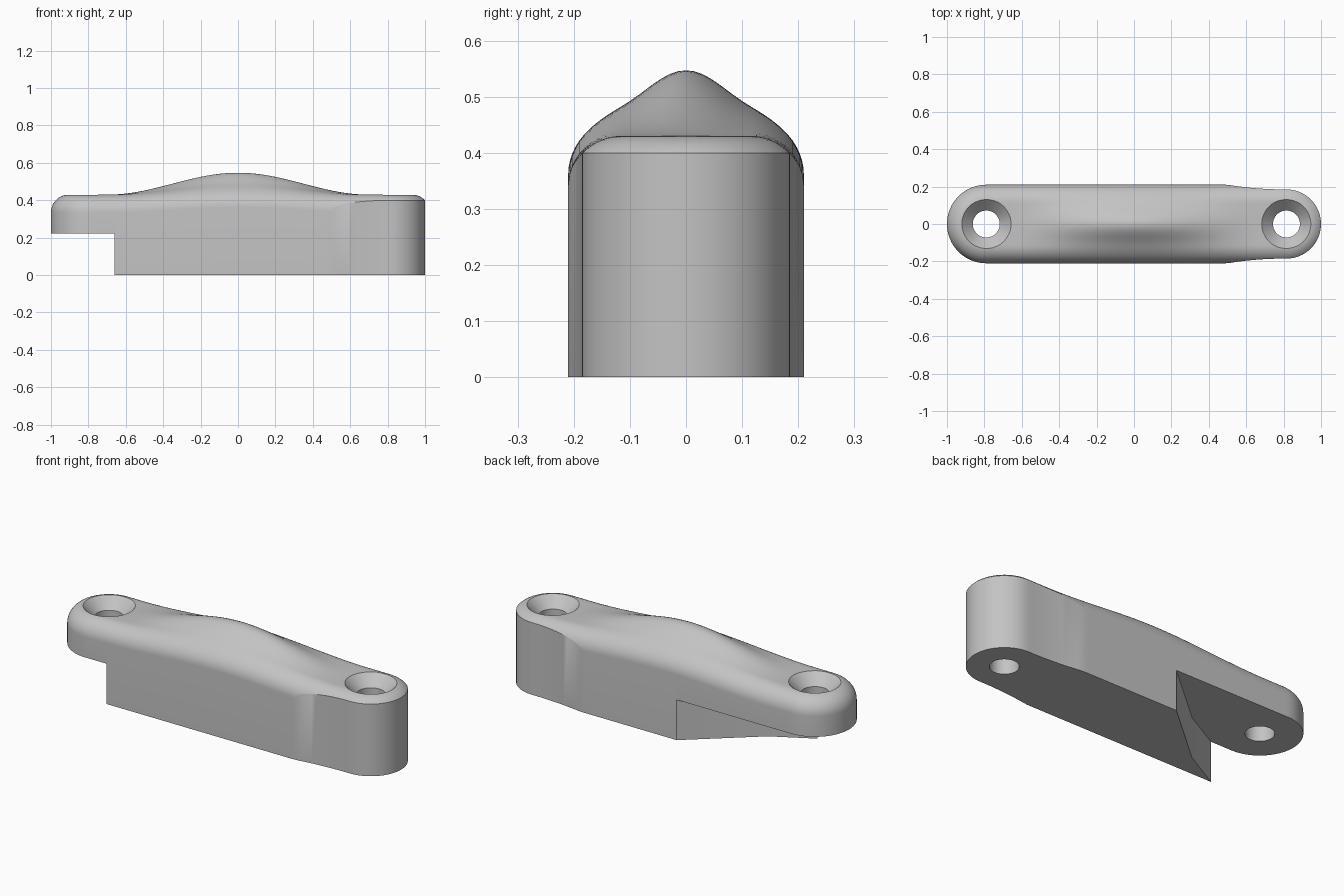
import bpy, bmesh
from math import sin, cos, pi, sqrt, exp, hypot, radians

if "Cube" in bpy.data.objects:
    bpy.data.objects.remove(bpy.data.objects["Cube"])

LEFT, RIGHT = -0.79, 0.815          # screw hole centres, also the ends of the spine
WIDE, SLIM = 0.21, 0.185            # half widths of the two ends
FILLET, DECK = 0.095, 0.43          # top edge radius and flat top height

grey = bpy.data.materials.new("light grey")
grey.use_nodes = True
grey.diffuse_color = (0.55, 0.55, 0.55, 1)
grey.node_tree.nodes["Principled BSDF"].inputs["Base Color"].default_value = (0.55, 0.55, 0.55, 1)


def make_object(name, bm):
    bmesh.ops.recalc_face_normals(bm, faces=bm.faces)
    mesh = bpy.data.meshes.new(name)
    bm.to_mesh(mesh)
    bm.free()
    obj = bpy.data.objects.new(name, mesh)
    bpy.context.collection.objects.link(obj)
    mesh.materials.append(grey)
    return obj


def bridge(bm, a, b):
    for i in range(len(a)):
        j = (i + 1) % len(a)
        bm.faces.new((a[i], a[j], b[j], b[i]))


def half_width(x):
    if x < 0.5:
        return WIDE
    return SLIM + (WIDE - SLIM) * (max(0.8 - x, 0) / 0.3) ** 2


def spine(x):
    return min(max(x, LEFT), RIGHT)


def top_height(x, y):
    # Rounded edge plus a pointed swelling in the middle
    over = max(hypot(x - spine(x), y) - (WIDE - FILLET), 0)
    z = DECK - FILLET + sqrt(max(FILLET ** 2 - over ** 2, 0))
    wave = 0.5 * (1 + cos(pi * min(abs(x) / 0.7, 1)))
    return z + wave * (0.025 + 0.092 * exp(-(y / 0.105) ** 2))


# Plan outline, counter-clockwise from the front of the left end
N, ARC = 64, 32
xs = [LEFT + (RIGHT - LEFT) * i / N for i in range(N + 1)]
outline = [(x, -half_width(x)) for x in xs]
outline += [(RIGHT + SLIM * sin(pi * i / ARC), -SLIM * cos(pi * i / ARC)) for i in range(1, ARC)]
outline += [(x, half_width(x)) for x in reversed(xs)]
outline += [(LEFT - WIDE * sin(pi * i / ARC), WIDE * cos(pi * i / ARC)) for i in range(1, ARC)]

# Body: bottom ring, then top rings shrinking toward the spine
inner = (WIDE - FILLET) / WIDE
steps = [inner + (1 - inner) * sin(pi / 2 * i / 12) for i in range(12, -1, -1)]
steps += [inner * i / 8 for i in range(7, -1, -1)]
bm = bmesh.new()
ring = [bm.verts.new((x, y, 0)) for x, y in outline]
bm.faces.new(ring)
for f in steps:
    new = []
    for x, y in outline:
        s = spine(x)
        px, py = s + (x - s) * f, y * f
        new.append(bm.verts.new((px, py, top_height(px, py))))
    bridge(bm, ring, new)
    ring = new
bmesh.ops.remove_doubles(bm, verts=bm.verts, dist=0.0001)
body = make_object("handle_body", bm)


def hole_cutter(x):
    # Straight bore opening into a conical countersink
    bm = bmesh.new()
    rings = []
    for r, z in ((0.072, -0.1), (0.072, 0.37), (0.162, 0.46)):
        rings.append([bm.verts.new((x + r * cos(2 * pi * i / 48), r * sin(2 * pi * i / 48), z))
                      for i in range(48)])
    bm.faces.new(rings[0])
    bm.faces.new(rings[-1])
    for a, b in zip(rings, rings[1:]):
        bridge(bm, a, b)
    return make_object("hole_cutter", bm)


def notch_cutter():
    # Underside step with an angled, bent wall
    plan = [(-0.88, -0.33), (-0.44, -0.09), (-0.09, 0.21), (0.027, 0.31), (-1.2, 0.31), (-1.2, -0.33)]
    bm = bmesh.new()
    low, high = ([bm.verts.new((x, y, z)) for x, y in plan] for z in (-0.1, 0.223))
    bm.faces.new(low)
    bm.faces.new(high)
    bridge(bm, low, high)
    return make_object("notch_cutter", bm)


bpy.ops.object.select_all(action='DESELECT')
bpy.context.view_layer.objects.active = body
body.select_set(True)
for cutter in (notch_cutter(), hole_cutter(LEFT), hole_cutter(RIGHT)):
    cutter.hide_render = True
    mod = body.modifiers.new("cut", 'BOOLEAN')
    mod.operation = 'DIFFERENCE'
    mod.solver = 'EXACT'
    mod.object = cutter
    bpy.ops.object.modifier_apply(modifier=mod.name)
    bpy.data.objects.remove(cutter)

bpy.ops.object.shade_smooth_by_angle(angle=radians(30))
